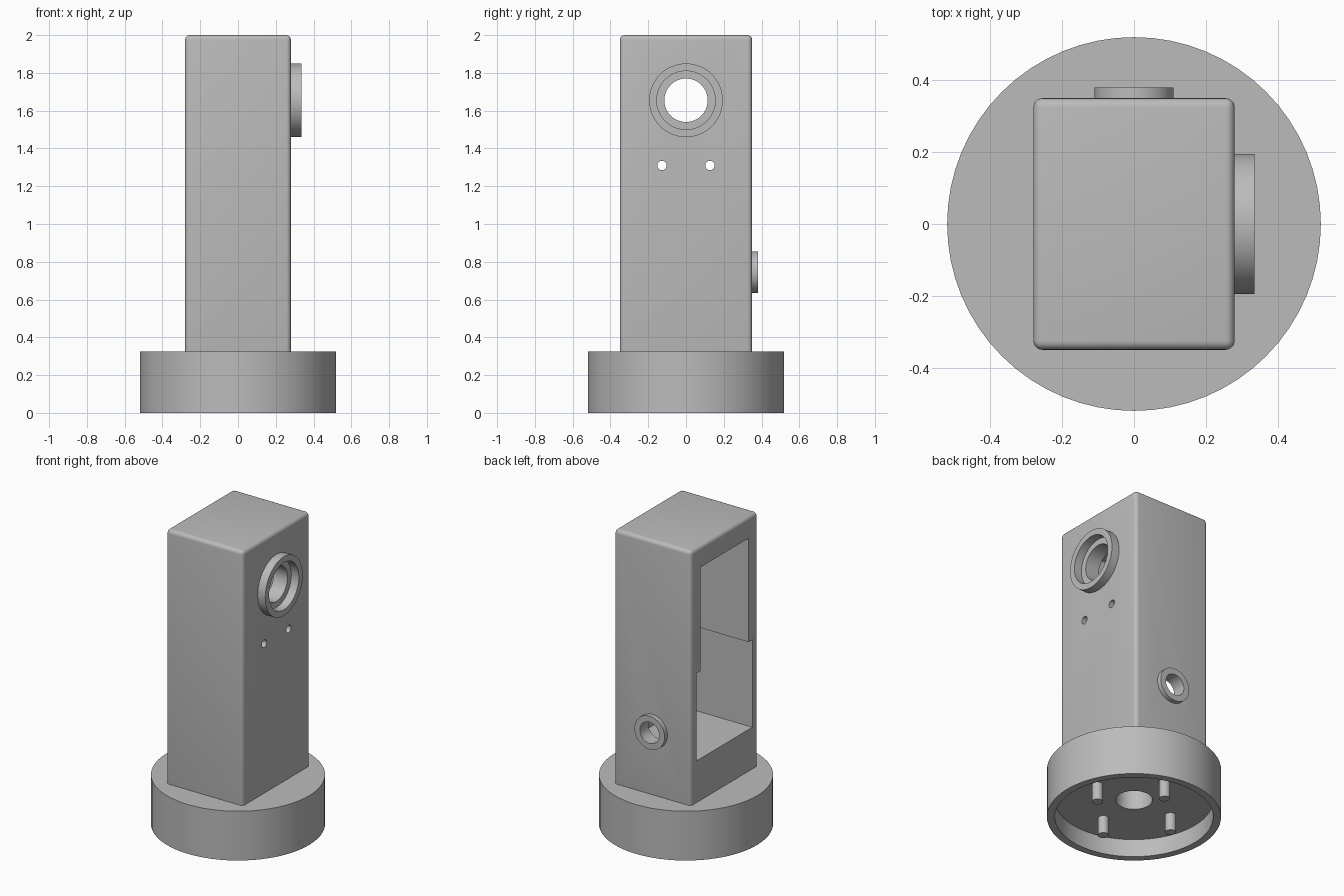
import bpy
import math
from mathutils import Vector

if "Cube" in bpy.data.objects:
    bpy.data.objects.remove(bpy.data.objects["Cube"], do_unlink=True)

grey = bpy.data.materials.new("matte_grey")
grey.use_nodes = True
grey.diffuse_color = (0.5, 0.5, 0.5, 1)
grey.node_tree.nodes["Principled BSDF"].inputs["Base Color"].default_value = grey.diffuse_color

AXES = {"x": (0, math.pi / 2, 0), "y": (math.pi / 2, 0, 0), "z": (0, 0, 0)}


def box(name, low, high):
    low, high = Vector(low), Vector(high)
    bpy.ops.mesh.primitive_cube_add(size=1, location=(low + high) / 2)
    ob = bpy.context.object
    ob.name = name
    ob.scale = high - low
    bpy.ops.object.transform_apply(location=False, rotation=False, scale=True)
    ob.data.materials.append(grey)
    return ob


def rod(name, axis, radius, start, end, centre, sides=64):
    """Cylinder along an axis; centre gives the other two coordinates."""
    place = list(centre)
    place.insert("xyz".index(axis), (start + end) / 2)
    bpy.ops.mesh.primitive_cylinder_add(vertices=sides, radius=radius, depth=end - start,
                                        location=place, rotation=AXES[axis])
    ob = bpy.context.object
    ob.name = name
    ob.data.materials.append(grey)
    return ob


def apply(ob, mod):
    bpy.context.view_layer.objects.active = ob
    bpy.ops.object.modifier_apply(modifier=mod.name)


def cut(ob, *cutters):
    for cutter in cutters:
        mod = ob.modifiers.new("cut", "BOOLEAN")
        mod.operation = "DIFFERENCE"
        mod.solver = "EXACT"
        mod.object = cutter
        apply(ob, mod)
        bpy.data.objects.remove(cutter, do_unlink=True)


def smooth(ob):
    bpy.ops.object.select_all(action="DESELECT")
    ob.select_set(True)
    bpy.context.view_layer.objects.active = ob
    bpy.ops.object.shade_smooth_by_angle(angle=math.radians(31))


# Housing with rounded edges
housing = box("housing", (-0.28, -0.35, 0.28), (0.28, 0.35, 2))
bevel = housing.modifiers.new("round", "BEVEL")
bevel.width = 0.025
bevel.segments = 5
apply(housing, bevel)

# Stepped cavity open on one side, wider in its lower part
cut(housing,
    box("upper_cavity", (-0.4, -0.25, 1.0), (0.18, 0.25, 1.86)),
    box("lower_cavity", (-0.4, -0.29, 0.6), (0.22, 0.29, 1.177)))

# Lens hole, screw holes and cable hole
LENS = (0, 1.655)
CABLE = (0, 0.745)
cut(housing,
    rod("lens_hole", "x", 0.115, 0.1, 0.4, LENS),
    rod("cable_hole", "y", 0.07, 0.2, 0.5, CABLE, 48),
    *[rod("screw_hole", "x", 0.025, 0.1, 0.4, (side * 0.127, 1.31), 24) for side in (-1, 1)])

# Raised collars around the lens and cable holes
lens_collar = rod("lens_collar", "x", 0.195, 0.27, 0.335, LENS)
cut(lens_collar, rod("lens_bore", "x", 0.155, 0.2, 0.4, LENS))
cable_collar = rod("cable_collar", "y", 0.11, 0.34, 0.38, CABLE, 48)
cut(cable_collar, rod("cable_bore", "y", 0.07, 0.3, 0.5, CABLE, 48))

# Round base, hollow underneath with a central hole
base = rod("base", "z", 0.52, 0, 0.325, (0, 0))
cut(base,
    rod("base_recess", "z", 0.473, -0.1, 0.117, (0, 0)),
    rod("base_hole", "z", 0.11, 0.05, 0.4, (0, 0)))

# Mounting pins under the base
pins = []
for i in range(4):
    a = i * math.pi / 2
    pins.append(rod("base_pin_%d" % (i + 1), "z", 0.033, 0, 0.13,
                    (0.285 * math.cos(a), 0.285 * math.sin(a)), 24))

for ob in [housing, lens_collar, cable_collar, base] + pins:
    smooth(ob)
